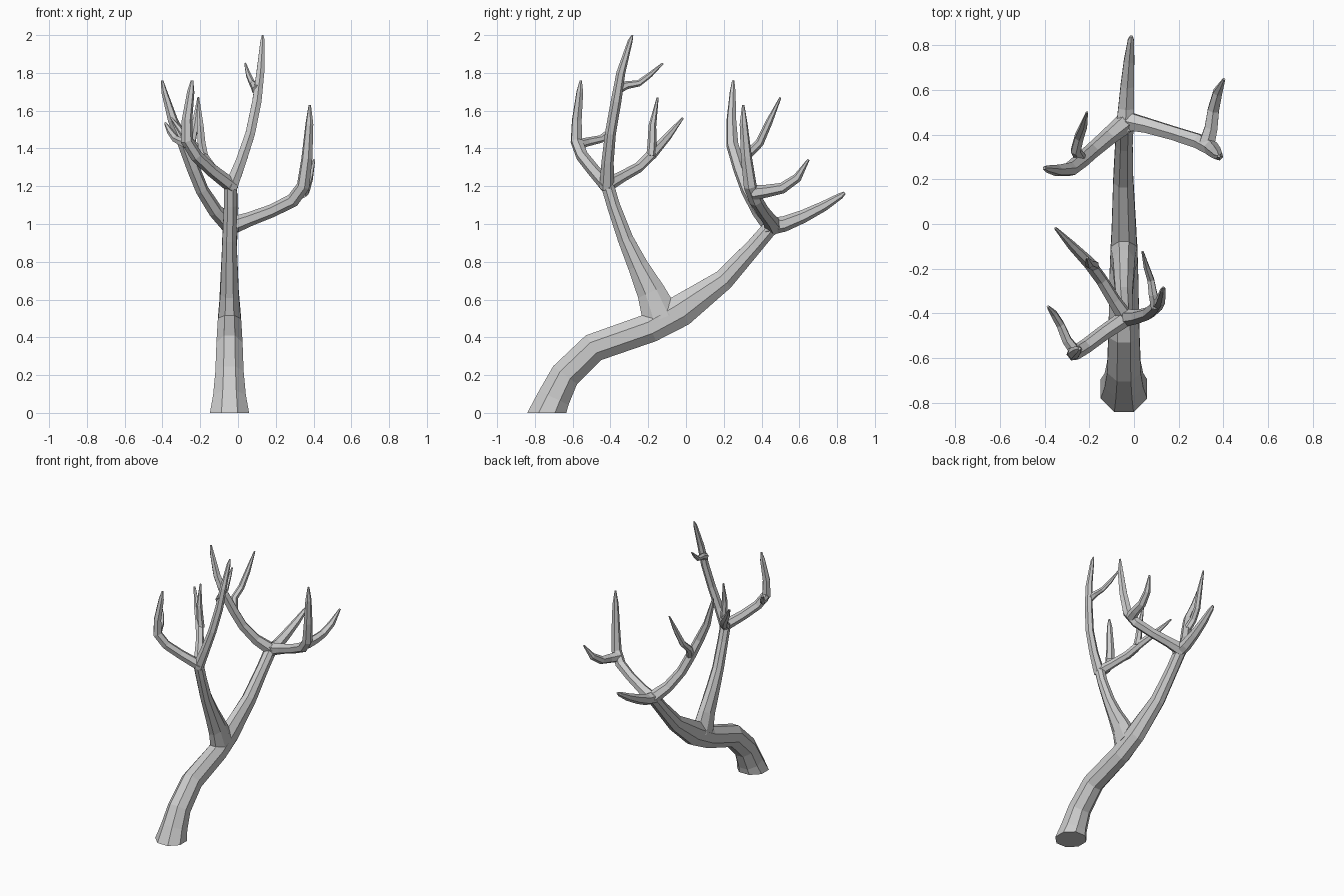
import bpy, bmesh, math
from mathutils import Vector


def limb(name, pts, sides=6, start_dir=None):
    """Faceted tapering tube through (x, y, z, radius[, width factor]) points, mitred at bends."""
    P = [Vector(p[:3]) for p in pts]
    n = len(P)
    bm = bmesh.new()
    rings, u = [], Vector((1, 0, 0))
    for i in range(n):
        a = (P[i] - P[i - 1]).normalized() if i else Vector((0, 0, 0))
        b = (P[i + 1] - P[i]).normalized() if i < n - 1 else Vector((0, 0, 0))
        t = (a + b).normalized()
        if i == 0 and start_dir:
            t = Vector(start_dir)
        # carry the frame along the path so the facets do not twist
        if i == 0 and abs(t.x) > 0.9:
            u = Vector((0, 1, 0))
        u = (u - t * u.dot(t)).normalized()
        v = t.cross(u)
        r = pts[i][3] / math.cos(math.pi / sides) ** 0.5
        w = pts[i][4] if len(pts[i]) > 4 else 1
        ring = []
        for k in range(sides):
            ang = 2 * math.pi * (k + 0.5) / sides
            ring.append(bm.verts.new(P[i] + (u * math.cos(ang) * w + v * math.sin(ang)) * r))
        rings.append(ring)
    for r0, r1 in zip(rings, rings[1:]):
        for k in range(sides):
            j = (k + 1) % sides
            bm.faces.new((r0[k], r0[j], r1[j], r1[k]))
    bm.faces.new(rings[0][::-1])
    bm.faces.new(rings[-1])
    bmesh.ops.recalc_face_normals(bm, faces=bm.faces)
    me = bpy.data.meshes.new(name)
    bm.to_mesh(me)
    bm.free()
    ob = bpy.data.objects.new(name, me)
    bpy.context.collection.objects.link(ob)
    return ob


# Leaning trunk, running on into the rear bough
limb("trunk", [(-.045, -.737, 0, .108), (-.045, -.70, .08, .09), (-.045, -.64, .2, .082, .95),
               (-.045, -.49, .345, .08, .9), (-.045, -.19, .45, .08, .82), (-.045, -.03, .54, .088, .65),
               (-.048, .2, .705, .058, .8), (-.045, .36, .88, .045, .9), (-.042, .45, .985, .042)],
     8, (0, 0, 1))

# Front bough rising from the trunk
limb("front_bough", [(-.045, -.13, .5, .105, .6), (-.045, -.185, .64, .078, .65),
                     (-.045, -.255, .78, .056, .8), (-.045, -.32, .92, .043, .9),
                     (-.04, -.385, 1.1, .036), (-.04, -.42, 1.22, .036)], 8)

# Front bough: tall branch and its twig
limb("tall_branch", [(-.04, -.42, 1.19, .037), (.015, -.415, 1.33, .03), (.065, -.4, 1.48, .027),
                     (.1, -.37, 1.65, .026), (.118, -.345, 1.8, .022), (.13, -.295, 1.97, .012),
                     (.13, -.283, 2.0, .004)])
limb("tall_twig", [(.1, -.37, 1.71, .026), (.085, -.315, 1.735, .02), (.075, -.25, 1.745, .016),
                   (.055, -.19, 1.79, .013), (.038, -.123, 1.85, .005)])

# Front bough: left front branch and twig
limb("left_front_branch", [(-.03, -.415, 1.2, .036), (-.14, -.49, 1.285, .032),
                           (-.22, -.55, 1.36, .031), (-.27, -.58, 1.44, .031),
                           (-.27, -.578, 1.55, .026), (-.25, -.562, 1.7, .018),
                           (-.243, -.557, 1.76, .006)])
limb("left_front_twig", [(-.26, -.575, 1.42, .026), (-.3, -.52, 1.435, .022),
                         (-.33, -.45, 1.45, .019), (-.36, -.4, 1.49, .016), (-.385, -.37, 1.535, .006)])

# Front bough: left middle branch and twig
limb("left_middle_branch", [(-.03, -.43, 1.2, .036), (-.09, -.34, 1.25, .028),
                            (-.145, -.25, 1.3, .026), (-.2, -.175, 1.375, .026),
                            (-.28, -.095, 1.465, .019), (-.352, -.018, 1.56, .006)])
limb("left_middle_twig", [(-.18, -.185, 1.36, .023), (-.193, -.18, 1.43, .022),
                          (-.2, -.178, 1.52, .019), (-.21, -.15, 1.67, .005)])

# Rear bough: branch pointing straight back
limb("back_branch", [(-.04, .42, .985, .045), (-.035, .52, 1.0, .038), (-.03, .62, 1.04, .032),
                     (-.022, .73, 1.095, .025), (-.014, .82, 1.15, .015), (-.012, .84, 1.165, .007)])

# Rear bough: right branch and twig
limb("right_branch", [(-.05, .465, .985, .045), (.06, .44, 1.025, .035), (.18, .405, 1.07, .032),
                      (.29, .37, 1.125, .034), (.345, .34, 1.2, .033), (.365, .32, 1.35, .028),
                      (.378, .305, 1.53, .02), (.38, .303, 1.63, .006)])
limb("right_twig", [(.325, .355, 1.165, .037), (.345, .43, 1.175, .031), (.355, .51, 1.19, .027),
                    (.375, .59, 1.245, .022), (.403, .648, 1.34, .006)])

# Rear bough: left branch and twig
limb("left_back_branch", [(-.03, .46, .98, .045), (-.12, .385, 1.07, .036), (-.19, .325, 1.18, .033),
                          (-.235, .285, 1.29, .033), (-.285, .245, 1.42, .031),
                          (-.345, .24, 1.55, .025), (-.39, .247, 1.7, .015), (-.402, .25, 1.76, .006)])
limb("left_back_twig", [(-.235, .285, 1.29, .026), (-.26, .33, 1.37, .023), (-.245, .39, 1.43, .021),
                        (-.225, .44, 1.54, .017), (-.21, .5, 1.67, .005)])
